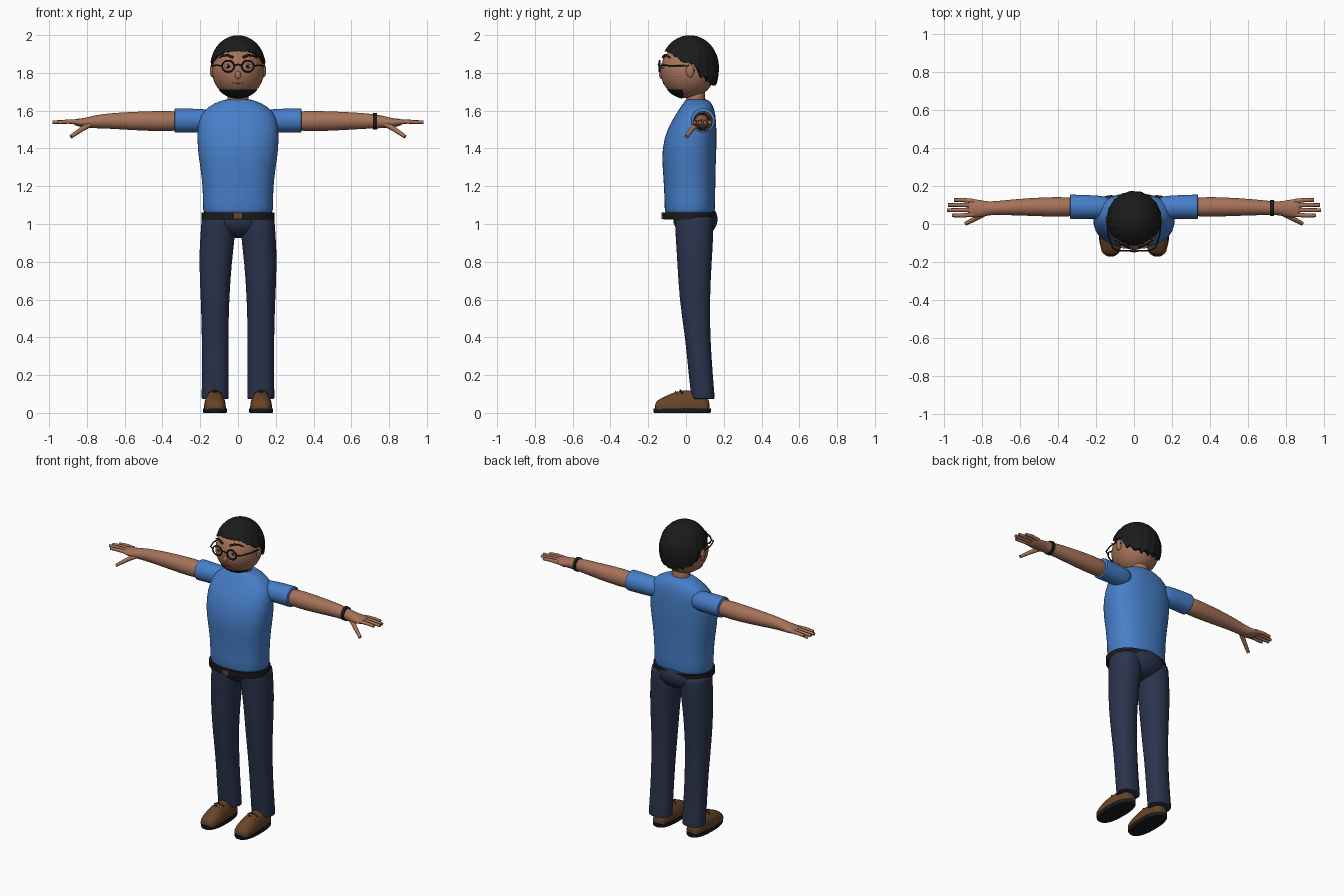
import bpy, bmesh, math
from mathutils import Vector

default = bpy.data.objects.get("Cube")
if default:
    bpy.data.objects.remove(default, do_unlink=True)


def material(name, rgb):
    m = bpy.data.materials.new(name)
    m.use_nodes = True
    m.diffuse_color = (*rgb, 1)
    m.node_tree.nodes["Principled BSDF"].inputs["Base Color"].default_value = (*rgb, 1)
    return m


SKIN = material("skin", (0.38, 0.17, 0.10))
SHIRT = material("blue shirt", (0.062, 0.21, 0.58))
DENIM = material("navy trousers", (0.024, 0.034, 0.075))
BLACK = material("black", (0.011, 0.011, 0.012))
LEATHER = material("brown leather", (0.14, 0.058, 0.02))
EYE = material("eye white", (0.5, 0.45, 0.4))


def finish(name, bm, mat, subsurf=0):
    bmesh.ops.recalc_face_normals(bm, faces=bm.faces)
    mesh = bpy.data.meshes.new(name)
    bm.to_mesh(mesh)
    bm.free()
    mesh.materials.append(mat)
    ob = bpy.data.objects.new(name, mesh)
    bpy.context.collection.objects.link(ob)
    bpy.ops.object.select_all(action='DESELECT')
    ob.select_set(True)
    bpy.context.view_layer.objects.active = ob
    bpy.ops.object.shade_smooth_by_angle(angle=math.radians(50))
    if subsurf:
        ob.modifiers.new("smooth", 'SUBSURF').levels = subsurf
        ob.modifiers["smooth"].render_levels = subsurf
    return ob


def loft(name, mat, axis, rings, side=1, power=2.0, subsurf=1, floor=None, n=32):
    """Skin rings (position, centre u, centre v, radius u, radius v) along an axis."""
    bm = bmesh.new()
    loops = []
    for t, cu, cv, ru, rv in rings:
        loop = []
        for i in range(n):
            a = math.tau * i / n
            c, s = math.cos(a), math.sin(a)
            u = cu + ru * math.copysign(abs(c) ** (2 / power), c)
            v = cv + rv * math.copysign(abs(s) ** (2 / power), s)
            p = {'x': (t, u, v), 'y': (u, t, v), 'z': (u, v, t)}[axis]
            z = p[2] if floor is None else max(p[2], floor)
            loop.append(bm.verts.new((p[0] * side, p[1], z)))
        loops.append(loop)
    for a, b in zip(loops, loops[1:]):
        for i in range(n):
            j = (i + 1) % n
            bm.faces.new((a[i], a[j], b[j], b[i]))
    bm.faces.new(loops[0])
    bm.faces.new(loops[-1])
    return finish(name, bm, mat, subsurf)


def ellipsoid(name, mat, centre, radii, keep=None, seg=32):
    bm = bmesh.new()
    bmesh.ops.create_uvsphere(bm, u_segments=seg, v_segments=seg // 2, radius=1)
    for v in bm.verts:
        v.co = Vector(centre) + Vector(a * b for a, b in zip(v.co, radii))
    if keep:
        out = [f for f in bm.faces if not keep(f.calc_center_median())]
        bmesh.ops.delete(bm, geom=out, context='FACES')
    return finish(name, bm, mat)


def tube(name, mat, points, radius, cyclic=False, taper=1.0):
    curve = bpy.data.curves.new(name, 'CURVE')
    curve.dimensions = '3D'
    curve.bevel_depth = radius
    curve.bevel_resolution = 2
    curve.use_fill_caps = True
    sp = curve.splines.new('POLY')
    sp.points.add(len(points) - 1)
    for i, (p, q) in enumerate(zip(sp.points, points)):
        p.co = (*q, 1)
        p.radius = 1 + (taper - 1) * i / (len(points) - 1)
    sp.use_cyclic_u = cyclic
    sp.use_smooth = True
    curve.materials.append(mat)
    ob = bpy.data.objects.new(name, curve)
    bpy.context.collection.objects.link(ob)
    return ob


# Shirt body, belt and buckle
loft("shirt_body", SHIRT, 'z', [
    (1.045, 0, .02, .183, .13), (1.055, 0, .02, .185, .133), (1.2, 0, .02, .187, .136),
    (1.3, 0, .016, .2, .141), (1.4, 0, .017, .216, .145), (1.5, 0, .03, .216, .132),
    (1.575, 0, .05, .203, .108), (1.625, 0, .06, .155, .085), (1.652, 0, .06, .095, .066),
    (1.662, 0, .055, .06, .052)], power=2.3)
loft("belt", BLACK, 'z', [(1.025, 0, .018, .192, .138), (1.062, 0, .018, .192, .14)],
     power=2.3, subsurf=0, n=64)
loft("belt_buckle", LEATHER, 'y', [(-.131, 0, 1.043, .024, .017), (-.118, 0, 1.043, .024, .017)],
     power=12, subsurf=0)
ellipsoid("trouser_seat", DENIM, (0, .05, 1.025), (.165, .117, .1))

# Neck and head
loft("neck", SKIN, 'z', [(1.6, 0, .052, .06, .052), (1.66, 0, .052, .057, .05),
                         (1.73, 0, .052, .055, .05)])
HEAD, HEAD_R = (0, .01, 1.81), (.137, .145, .145)
ellipsoid("head", SKIN, HEAD, HEAD_R, seg=48)
ellipsoid("nose", SKIN, (0, -.13, 1.79), (.016, .012, .022))
ellipsoid("chin_beard", BLACK, HEAD, [r * 1.03 for r in HEAD_R],
          keep=lambda c: c.z < 1.715 and c.y < -.015, seg=96)
tube("mouth", LEATHER, [(x / 100, -.12 + abs(x) * .0014, 1.744 + x * x * .0006)
                        for x in range(-3, 4)], .002)

# Hair: ridged cap with a ragged lower edge, low at the back
HAIRLINE = [(0, .5), (35, .47), (60, .28), (80, .08), (97, .08), (112, -.33), (140, -.52), (180, -.6)]


def hairline(deg):
    for (a, p), (b, q) in zip(HAIRLINE, HAIRLINE[1:]):
        if deg <= b:
            return p + (q - p) * (deg - a) / (b - a)
    return HAIRLINE[-1][1]


bm = bmesh.new()
COLS, ROWS = 144, 16
grid = []
for r in range(ROWS + 2):
    t = min(r, ROWS) / ROWS
    row = []
    for i in range(COLS):
        a = math.tau * i / COLS
        deg = abs(math.degrees(a if a <= math.pi else a - math.tau))
        edge = hairline(deg)
        back = min(deg / 120, 1)
        edge += .1 * back * abs(math.sin(a * 9 + 1)) + .012 * math.sin(a * 30)
        polar = max(t, .02) * math.acos(edge)
        lock = abs(math.sin(a * 9 + 1 + 1.5 * t)) + .4 * abs(math.sin(a * 17 + 3 * t))
        k = 1.01 - .045 * t * lock / 1.4
        k *= .86 if r > ROWS else 1
        s = math.sin(polar)
        s = math.sqrt(s) if polar > math.pi / 2 else s
        row.append(bm.verts.new((.147 * k * s * math.sin(a), .02 - .155 * k * s * math.cos(a),
                                 1.83 + .169 * math.cos(polar))))
    grid.append(row)
for p, q in zip(grid, grid[1:]):
    for i in range(COLS):
        j = (i + 1) % COLS
        bm.faces.new((p[i], p[j], q[j], q[i]))
bm.faces.new(grid[0])
finish("hair", bm, BLACK)

# Glasses bridge
tube("glasses_bridge", BLACK, [(-.02, -.142, 1.838), (0, -.146, 1.845), (.02, -.142, 1.838)], .004)

for s, tag in ((1, "left"), (-1, "right")):
    # Face details
    ring = [(s * .052 + .032 * math.cos(a), -.14, 1.835 + .03 * math.sin(a))
            for a in (math.tau * i / 32 for i in range(32))]
    tube(tag + "_glasses_rim", BLACK, ring, .0045, cyclic=True)
    tube(tag + "_glasses_temple", BLACK, [
        (s * .084, -.14, 1.838), (s * .112, -.125, 1.84), (s * .135, -.06, 1.838),
        (s * .142, .02, 1.836), (s * .138, .045, 1.81)], .004)
    ellipsoid(tag + "_eye", EYE, (s * .052, -.12, 1.835), (.019, .008, .012))
    ellipsoid(tag + "_pupil", BLACK, (s * .052, -.126, 1.835), (.009, .004, .010))
    tube(tag + "_eyebrow", BLACK, [(s * .026, -.121, 1.882), (s * .055, -.114, 1.894),
                                   (s * .08, -.1, 1.892), (s * .1, -.085, 1.88)], .007, taper=.5)
    ellipsoid(tag + "_ear", SKIN, (s * .136, .022, 1.812), (.013, .022, .036))

    # Sleeve, arm and hand
    loft(tag + "_sleeve", SHIRT, 'x', [
        (.11, .085, 1.545, .05, .05), (.17, .088, 1.547, .062, .062),
        (.25, .09, 1.548, .062, .063), (.325, .09, 1.548, .065, .064),
        (.335, .09, 1.548, .065, .064), (.337, .09, 1.548, .06, .06)], s)
    loft(tag + "_arm", SKIN, 'x', [
        (.28, .09, 1.545, .05, .052), (.4, .09, 1.545, .053, .055), (.55, .09, 1.545, .047, .049),
        (.68, .086, 1.546, .039, .041), (.765, .082, 1.541, .034, .034),
        (.8, .08, 1.536, .045, .027), (.85, .083, 1.537, .049, .02), (.875, .083, 1.54, .043, .013)], s)
    for k, (y, tip) in enumerate([(.045, .955), (.073, .982), (.1, .977), (.126, .945)]):
        finger = [(s * .84, .083 + (y - .083) * .85, 1.54), (s * .9, y, 1.542), (s * tip, y, 1.538)]
        tube(f"{tag}_finger_{k + 1}", SKIN, finger, .0125, taper=.75)
    tube(tag + "_thumb", SKIN, [(s * .78, .06, 1.53), (s * .83, .03, 1.5), (s * .885, .002, 1.462)],
         .016, taper=.65)

    # Trouser leg
    loft(tag + "_trouser_leg", DENIM, 'z', [
        (1.045, .103, .042, .088, .1), (1.03, .103, .042, .09, .102), (.93, .108, .045, .092, .1),
        (.8, .12, .045, .087, .091), (.6, .122, .045, .075, .081), (.4, .121, .062, .07, .066),
        (.2, .121, .078, .07, .064), (.085, .121, .09, .072, .062), (.075, .121, .09, .072, .062),
        (.073, .121, .09, .064, .054)], s, power=2.2)

    # Shoe
    loft(tag + "_shoe", LEATHER, 'y', [
        (-.165, .122, .03, .03, .018), (-.15, .122, .03, .05, .04), (-.09, .122, .03, .06, .068),
        (-.03, .122, .03, .056, .092), (.05, .122, .03, .05, .088), (.11, .122, .03, .046, .06),
        (.125, .122, .03, .03, .03)], s, power=2.2, floor=.012)
    loft(tag + "_sole", BLACK, 'z', [(0, .122, -.02, .06, .148), (.006, .122, -.02, .064, .152),
                                     (.024, .122, -.02, .064, .152)], s, power=2.5, subsurf=0, n=48)
    for k, (y, z) in enumerate([(-.03, .121), (-.055, .112)]):
        tube(f"{tag}_shoelace_{k + 1}", BLACK, [
            (s * .122 - .035, y + .01, z - .018), (s * .122, y, z), (s * .122 + .035, y + .01, z - .018)], .004)

# Wristband on the left arm
loft("wristband", BLACK, 'x', [(.714, .085, 1.545, .042, .044), (.735, .084, 1.544, .041, .043)], subsurf=0)
